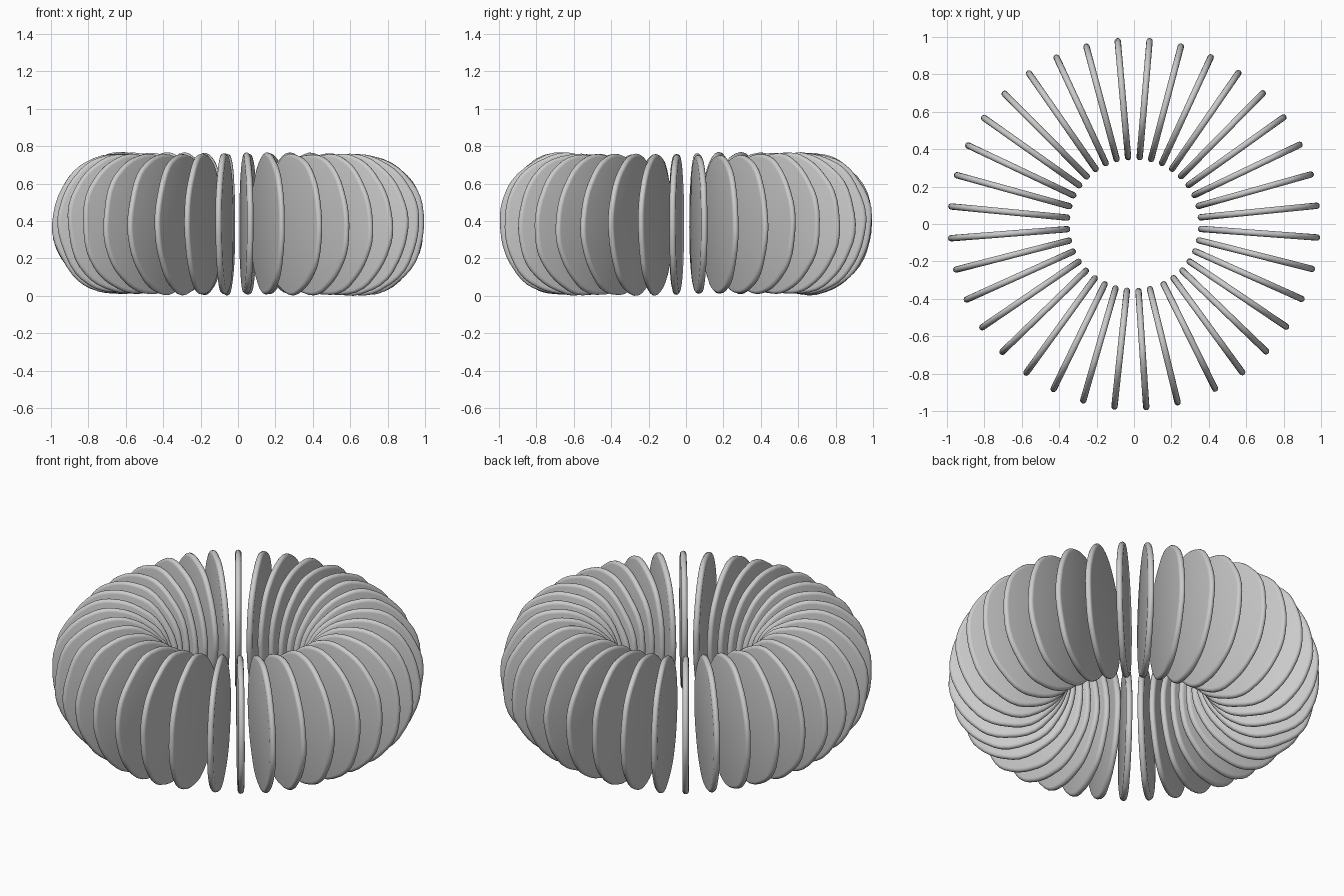
import bpy, bmesh, math, random

if "Cube" in bpy.data.objects:
    bpy.data.objects.remove(bpy.data.objects["Cube"])

random.seed(4)
COUNT, START, STEP = 36, 296.2, 9.93      # fins, first angle, spacing (degrees)
R_IN, R_OUT = 0.342, 0.998                # radial extent of every fin
HALF_H, MID_Z, THICK = 0.375, 0.388, 0.034


def round_corners(pts, passes=2):
    """Corner cutting on a closed outline."""
    for _ in range(passes):
        out = []
        for i, (x, y) in enumerate(pts):
            u, v = pts[(i + 1) % len(pts)]
            out += [(x * .78 + u * .22, y * .78 + v * .22),
                    (x * .22 + u * .78, y * .22 + v * .78)]
        pts = out
    return pts


# Irregular pebble outline shared by all fins: (angle, radius) corners
N = 11
corners = [(2 * math.pi * (i + random.uniform(-.15, .15)) / N,
            random.uniform(1.01, 1.08)) for i in range(N)]


def fin_outline(twist):
    pts = [(r * math.cos(a + twist), r * math.sin(a + twist)) for a, r in corners]
    pts = round_corners(pts)
    lo, hi = min(p[0] for p in pts), max(p[0] for p in pts)
    return [(R_IN + (x - lo) / (hi - lo) * (R_OUT - R_IN), MID_Z + HALF_H * y)
            for x, y in pts]


def make_fin(name, angle, twist):
    bm = bmesh.new()
    outline = fin_outline(twist)
    mid_r, half_w, h = (R_IN + R_OUT) / 2, (R_OUT - R_IN) / 2, THICK / 2
    rings = []
    # Rounded rim: rings from one flat side round to the other
    for k in range(7):
        t = -math.pi / 2 + math.pi * k / 6
        inset, y = h * (1 - math.cos(t)), h * math.sin(t)
        sr, sz = 1 - inset / half_w, 1 - inset / HALF_H
        rings.append([bm.verts.new((mid_r + (r - mid_r) * sr, y,
                                    MID_Z + (z - MID_Z) * sz)) for r, z in outline])
    n = len(outline)
    for a, b in zip(rings, rings[1:]):
        for i in range(n):
            j = (i + 1) % n
            bm.faces.new((a[i], a[j], b[j], b[i]))
    # Flat sides
    bm.faces.new(rings[0][::-1])
    bm.faces.new(rings[-1])
    bmesh.ops.recalc_face_normals(bm, faces=bm.faces)
    for f in bm.faces:
        f.smooth = True
    mesh = bpy.data.meshes.new(name)
    bm.to_mesh(mesh)
    bm.free()
    ob = bpy.data.objects.new(name, mesh)
    ob.rotation_euler.z = angle
    bpy.context.collection.objects.link(ob)
    return ob


# Ring of fins, each outline turned a little further than the last
fins = [make_fin(f"ring_fin_{k + 1:02d}", math.radians(START + STEP * k),
                 math.radians(360 * k / COUNT) + random.uniform(-.06, .06))
        for k in range(COUNT)]

# Stand the ring on the ground
low = min(v.co.z for ob in fins for v in ob.data.vertices)
for ob in fins:
    ob.location.z = -low
